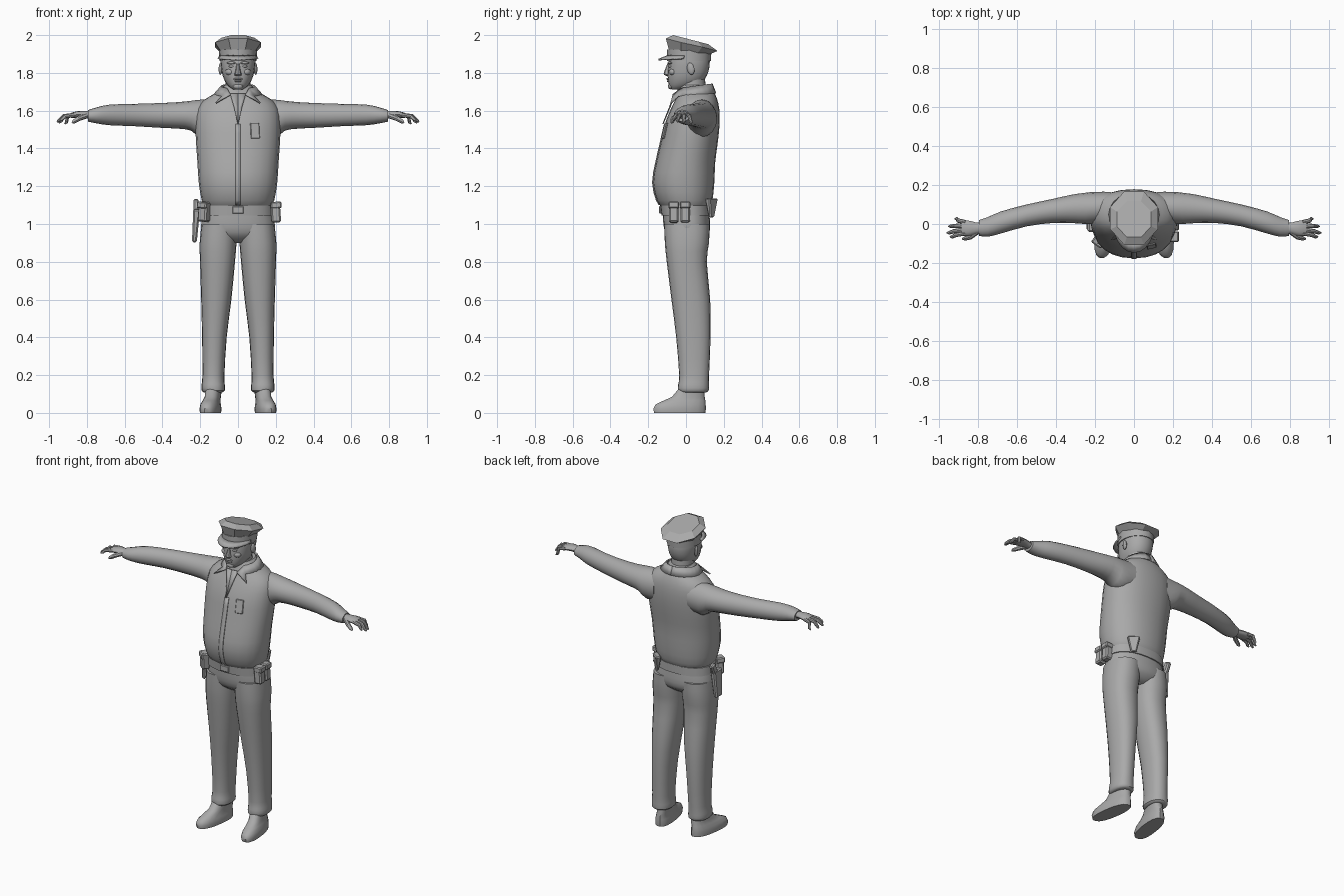
import bpy, bmesh, math
from mathutils import Vector, Euler

if "Cube" in bpy.data.objects:
    bpy.data.objects.remove(bpy.data.objects["Cube"])

grey = bpy.data.materials.new("plain grey")
grey.diffuse_color = (0.4, 0.4, 0.4, 1)
grey.use_nodes = True
grey.node_tree.nodes["Principled BSDF"].inputs["Base Color"].default_value = grey.diffuse_color


def finish(name, bm, mirror=False, angle=40, thick=0):
    bmesh.ops.recalc_face_normals(bm, faces=bm.faces)
    me = bpy.data.meshes.new(name)
    bm.to_mesh(me)
    bm.free()
    me.materials.append(grey)
    ob = bpy.data.objects.new(name, me)
    bpy.context.collection.objects.link(ob)
    if thick:
        m = ob.modifiers.new("thickness", 'SOLIDIFY')
        m.thickness, m.offset = thick, 0
    if mirror:
        m = ob.modifiers.new("mirror", 'MIRROR')
        m.use_mirror_merge = False
    bpy.ops.object.select_all(action='DESELECT')
    bpy.context.view_layer.objects.active = ob
    ob.select_set(True)
    bpy.ops.object.shade_smooth_by_angle(angle=math.radians(angle))
    return ob


def smooth_rows(rows, steps):
    """Catmull-Rom interpolation of the section values."""
    out = []
    for i in range(len(rows) - 1):
        a, b, c, d = (rows[max(0, min(len(rows) - 1, i + k))] for k in (-1, 0, 1, 2))
        for s in range(steps):
            t = s / steps
            out.append([0.5 * (2 * q + (r - p) * t + (2 * p - 5 * q + 4 * r - w) * t * t
                               + (3 * q - p - 3 * r + w) * t ** 3)
                        for p, q, r, w in zip(a, b, c, d)])
    return out + [list(rows[-1])]


def loft(name, axis, rows, n=20, power=2.0, steps=2, mirror=False, shear=0, angle=40, phase=0):
    """Sections along an axis: (position, min u, max u, min v, max v)."""
    bm = bmesh.new()
    rings = []
    for t, u0, u1, v0, v1 in smooth_rows(rows, steps):
        ring = []
        for k in range(n):
            a = 2 * math.pi * (k + phase) / n
            c, s = math.cos(a), math.sin(a)
            u = (u0 + u1) / 2 + (u1 - u0) / 2 * math.copysign(abs(c) ** (2 / power), c)
            v = (v0 + v1) / 2 + (v1 - v0) / 2 * math.copysign(abs(s) ** (2 / power), s)
            p = {'x': (t, u, v), 'y': (u, t, v), 'z': (u + shear * v, v, t)}[axis]
            ring.append(bm.verts.new(p))
        rings.append(ring)
    for r0, r1 in zip(rings, rings[1:]):
        for k in range(n):
            j = (k + 1) % n
            bm.faces.new((r0[k], r0[j], r1[j], r1[k]))
    bm.faces.new(rings[0])
    bm.faces.new(rings[-1])
    return finish(name, bm, mirror, angle)


def strip(name, inner, outer, thick, mirror=False):
    bm = bmesh.new()
    a = [bm.verts.new(p) for p in inner]
    b = [bm.verts.new(p) for p in outer]
    for i in range(len(a) - 1):
        bm.faces.new((a[i], a[i + 1], b[i + 1], b[i]))
    return finish(name, bm, mirror, 50, thick)


def box(name, loc, size, rot=(0, 0, 0), bevel=0.008, taper=1.0, mirror=False):
    bm = bmesh.new()
    bmesh.ops.create_cube(bm, size=1)
    R = Euler([math.radians(r) for r in rot]).to_matrix()
    for v in bm.verts:
        k = taper if v.co.z < 0 else 1
        v.co = R @ Vector((v.co.x * size[0] * k, v.co.y * size[1] * k, v.co.z * size[2])) + Vector(loc)
    if bevel:
        bmesh.ops.bevel(bm, geom=bm.edges[:], offset=bevel, segments=1, affect='EDGES')
    return finish(name, bm, mirror, 30)


def tube(name, pts, radii, mirror=True, n=8):
    """Tapered limb along a short path."""
    bm = bmesh.new()
    rings = []
    for i, (p, r) in enumerate(zip(pts, radii)):
        d = Vector(pts[min(i + 1, len(pts) - 1)]) - Vector(pts[max(i - 1, 0)])
        q = d.to_track_quat('Z', 'Y')
        rings.append([bm.verts.new(Vector(p) + q @ Vector((r * math.cos(k * 2 * math.pi / n),
                      r * math.sin(k * 2 * math.pi / n), 0))) for k in range(n)])
    for r0, r1 in zip(rings, rings[1:]):
        for k in range(n):
            bm.faces.new((r0[k], r0[(k + 1) % n], r1[(k + 1) % n], r1[k]))
    bm.faces.new(rings[0])
    bm.faces.new(rings[-1])
    return finish(name, bm, mirror)


def blob(name, loc, size, rot=(0, 0, 0), mirror=False):
    bm = bmesh.new()
    bmesh.ops.create_uvsphere(bm, u_segments=10, v_segments=7, radius=1)
    R = Euler([math.radians(r) for r in rot]).to_matrix()
    for v in bm.verts:
        v.co = R @ Vector([c * s for c, s in zip(v.co, size)]) + Vector(loc)
    return finish(name, bm, mirror, 60)


# Shirt body with the belly overhanging the belt
shirt = [(1.09, -.175, .175, -.13, .125), (1.125, -.192, .192, -.155, .14),
         (1.22, -.208, .208, -.176, .15), (1.33, -.215, .215, -.158, .155),
         (1.43, -.222, .222, -.135, .168), (1.53, -.225, .225, -.112, .178),
         (1.61, -.215, .215, -.08, .176), (1.66, -.175, .175, -.055, .165),
         (1.695, -.115, .115, -.045, .15), (1.735, -.07, .07, -.035, .13)]
loft("shirt", 'z', shirt, n=24, power=2.2)

# Sleeves
loft("sleeve", 'x', [(.12, .01, .165, 1.47, 1.66), (.2, .0, .165, 1.46, 1.658),
     (.25, .0, .16, 1.495, 1.652), (.32, .005, .15, 1.505, 1.645), (.42, .005, .128, 1.51, 1.64),
     (.55, -.012, .10, 1.518, 1.636), (.68, -.048, .065, 1.523, 1.632),
     (.75, -.065, .035, 1.533, 1.617), (.795, -.06, .02, 1.542, 1.603)], n=16, mirror=True)

# Hands: palm, four fingers and a thumb
loft("palm", 'x', [(.77, -.045, .005, 1.555, 1.598), (.81, -.052, .008, 1.56, 1.598),
     (.85, -.062, .018, 1.562, 1.597), (.885, -.058, .016, 1.56, 1.588)], n=12, mirror=True)
for i, (y0, y1, x1, z1) in enumerate([(-.047, -.066, .942, 1.548), (-.028, -.045, .958, 1.54),
                                      (-.008, -.012, .95, 1.535), (.009, .027, .918, 1.53)]):
    mid = ((.87 + x1) / 2 + .008, (y0 + y1) / 2, 1.571)
    tube("finger_%d" % (i + 1), [(.865, y0, 1.577), mid, (x1 - .01, y1, z1 + .008), (x1, y1, z1)],
         [.012, .011, .009, .004])
tube("thumb", [(.80, -.035, 1.575), (.84, -.066, 1.56), (.868, -.075, 1.543), (.878, -.076, 1.535)],
     [.016, .014, .011, .005])

# Trousers
loft("hips", 'z', [(.90, -.07, .07, -.05, .07), (.935, -.17, .17, -.098, .115),
     (.98, -.196, .196, -.117, .128), (1.04, -.187, .187, -.122, .125),
     (1.11, -.175, .175, -.125, .12)], n=24, power=2.3)
loft("trouser_leg", 'z', [(.108, .085, .18, -.03, .105), (.118, .07, .192, -.043, .12),
     (.15, .07, .193, -.042, .121), (.2, .072, .188, -.036, .122), (.4, .06, .19, -.052, .13),
     (.6, .035, .195, -.077, .128), (.8, .016, .201, -.102, .11), (.9, .008, .203, -.112, .122),
     (1.0, .004, .193, -.115, .125)], n=20, power=2.3, mirror=True)

# Shoes, toes turned slightly out
loft("shoe", 'z', [(0, .09, .192, -.17, .105), (.022, .088, .194, -.175, .107),
     (.045, .092, .19, -.163, .106), (.065, .097, .182, -.12, .104),
     (.085, .095, .175, -.075, .1), (.14, .09, .175, -.03, .095)],
     n=18, power=2.4, steps=1, mirror=True, shear=-.14)

# Belt with buckle and gear
loft("belt", 'z', [(1.045, -.192, .192, -.13, .132), (1.098, -.188, .188, -.136, .132)],
     n=24, power=2.3, steps=1)
box("buckle", (0, -.136, 1.075), (.06, .012, .04), bevel=.004)
for y in (-.065, -.005):
    box("belt_pouch", (.2, y, 1.06), (.05, .05, .105), (0, -4, 0))
    box("pouch_flap", (.202, y, 1.1), (.056, .055, .036), (0, -4, 0), .006)
box("front_pouch", (-.178, -.085, 1.065), (.055, .05, .105), (0, 4, -35))
box("front_pouch_flap", (-.18, -.087, 1.1), (.06, .055, .035), (0, 4, -35), .006)
box("holster", (-.225, .0, .99), (.036, .085, .175), (0, 4, 0), taper=.7)
box("pistol_grip", (-.222, .035, 1.095), (.028, .042, .07), (-25, 0, 0))
box("back_pouch", (.115, .135, 1.085), (.075, .035, .1), (0, 0, -38), .006, taper=.45)

# Neck and collar
loft("neck", 'z', [(1.64, -.07, .07, -.05, .11), (1.7, -.067, .067, -.045, .105),
     (1.79, -.066, .066, -.035, .1)], n=16, steps=1)
top, low = [(.04, -.068, 1.685)], [(.118, -.08, 1.64)]
for k in range(9):
    a = math.radians(-50 + 140 * k / 8)
    c, s = math.cos(a), math.sin(a)
    top.append((.088 * c, .045 + .092 * s, 1.728 + .014 * s))
    low.append((.128 * c, .045 + .112 * s, 1.683 + .008 * s))
strip("collar", top, low, .008, True)

# Shirt opening, button placket and breast badge
strip("neck_opening", [(0, -.122, 1.53), (0, -.086, 1.62), (0, -.062, 1.69)],
      [(.002, -.122, 1.53), (.022, -.084, 1.62), (.042, -.058, 1.69)], .006, True)
front = [r for r in smooth_rows(shirt, 2) if 1.1 < r[0] < 1.56]
strip("placket", [(-.014, r[3] - .001, r[0]) for r in front],
      [(.014, r[3] - .001, r[0]) for r in front], .006)
box("badge", (.09, -.113, 1.494), (.048, .009, .085), (-13, 0, 13), .003)

# Head and face
loft("head", 'z', [(1.712, -.024, .024, -.076, -.03), (1.725, -.045, .045, -.087, .03),
     (1.75, -.066, .066, -.094, .085), (1.785, -.081, .081, -.097, .11),
     (1.82, -.088, .088, -.096, .122), (1.86, -.092, .092, -.093, .126),
     (1.9, -.09, .09, -.085, .12)], n=20, power=2.2)
loft("nose", 'z', [(1.783, -.012, .012, -.1, -.08), (1.791, -.02, .02, -.117, -.08),
     (1.808, -.014, .014, -.115, -.08), (1.85, -.008, .008, -.098, -.08)], n=8)
blob("upper_lip", (0, -.094, 1.768), (.026, .01, .006))
blob("lower_lip", (0, -.092, 1.757), (.021, .01, .006))
blob("chin", (0, -.08, 1.729), (.028, .016, .016))
blob("eye", (.035, -.084, 1.835), (.016, .008, .007), (0, 0, 18), True)
blob("brow", (.036, -.085, 1.853), (.026, .01, .007), (0, 0, 18), True)
blob("cheek", (.045, -.072, 1.805), (.024, .017, .018), (0, 0, 25), True)
blob("ear", (.092, .025, 1.822), (.01, .02, .033), (12, 0, -15), True)

# Cap: band, flared eight-sided crown sloping back, and visor
loft("cap_band", 'z', [(1.862, -.099, .099, -.1, .132), (1.925, -.1, .1, -.1, .135)], n=16, steps=1)
crown = loft("cap_crown", 'z', [(1.915, -.1, .1, -.1, .135), (1.962, -.132, .132, -.118, .178),
             (1.99, -.095, .095, -.075, .125)], n=8, steps=1, phase=.5, angle=15)
for v in crown.data.vertices:
    v.co.z -= (v.co.y + .01) * (.26 if v.co.z > 1.94 else .12)
crest = max(v.co.z for v in crown.data.vertices)
for v in crown.data.vertices:
    if v.co.z > 1.94:
        v.co.z += 2.0 - crest
inner, outer = [], []
for k in range(11):
    a = math.radians(190 + 16 * k)
    c, s = math.cos(a), math.sin(a)
    inner.append((.097 * c, .012 + .108 * s, 1.89))
    outer.append((.106 * c, .012 + .158 * s, 1.876 + .006 * s))
strip("cap_visor", inner, outer, .008)
